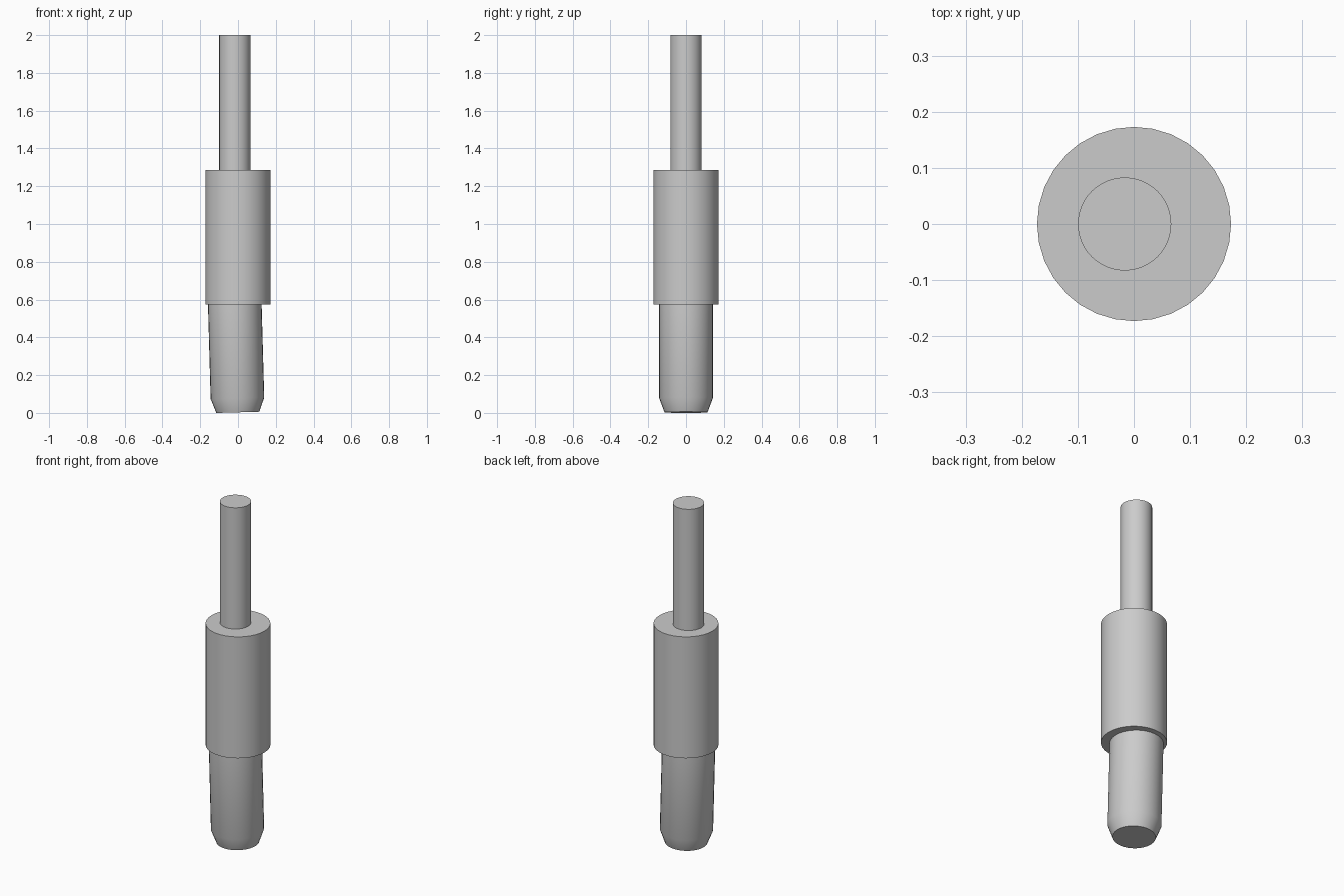
import bpy
import bmesh
from math import cos, sin, pi, radians

cube = bpy.data.objects.get("Cube")
if cube:
    bpy.data.objects.remove(cube, do_unlink=True)

# Single plain metal colour
GREY = (0.6, 0.6, 0.6, 1.0)
metal = bpy.data.materials.new("grey_metal")
metal.use_nodes = True
metal.diffuse_color = GREY
metal.node_tree.nodes["Principled BSDF"].inputs["Base Color"].default_value = GREY


def turned_part(name, profile, location, tilt=0.0, sides=32):
    """Closed solid of revolution from (radius, height) pairs, bottom to top."""
    bm = bmesh.new()
    rings = []
    for radius, height in profile:
        angles = [2 * pi * i / sides for i in range(sides)]
        rings.append([bm.verts.new((radius * cos(a), radius * sin(a), height))
                      for a in angles])
    for low, high in zip(rings, rings[1:]):
        for i in range(sides):
            j = (i + 1) % sides
            bm.faces.new((low[i], low[j], high[j], high[i]))
    bm.faces.new(rings[0][::-1])
    bm.faces.new(rings[-1])
    mesh = bpy.data.meshes.new(name)
    bm.to_mesh(mesh)
    bm.free()
    mesh.materials.append(metal)
    obj = bpy.data.objects.new(name, mesh)
    obj.location = location
    obj.rotation_euler.y = tilt
    bpy.context.collection.objects.link(obj)
    bpy.ops.object.select_all(action="DESELECT")
    obj.select_set(True)
    bpy.context.view_layer.objects.active = obj
    bpy.ops.object.shade_smooth_by_angle(angle=radians(30))
    return obj


# Slightly tilted lower shaft with a chamfered tip
turned_part("lower_shaft", [(0.114, 0), (0.142, 0.075), (0.142, 0.6)],
            (-0.001, 0, 0.003), tilt=radians(-1.6))

# Wide middle collar
turned_part("collar", [(0.173, 0.573), (0.173, 1.287)], (0, 0, 0))

# Thin upper pin, set a little off centre
turned_part("upper_pin", [(0.083, 1.27), (0.083, 2)], (-0.0165, 0, 0), sides=48)
